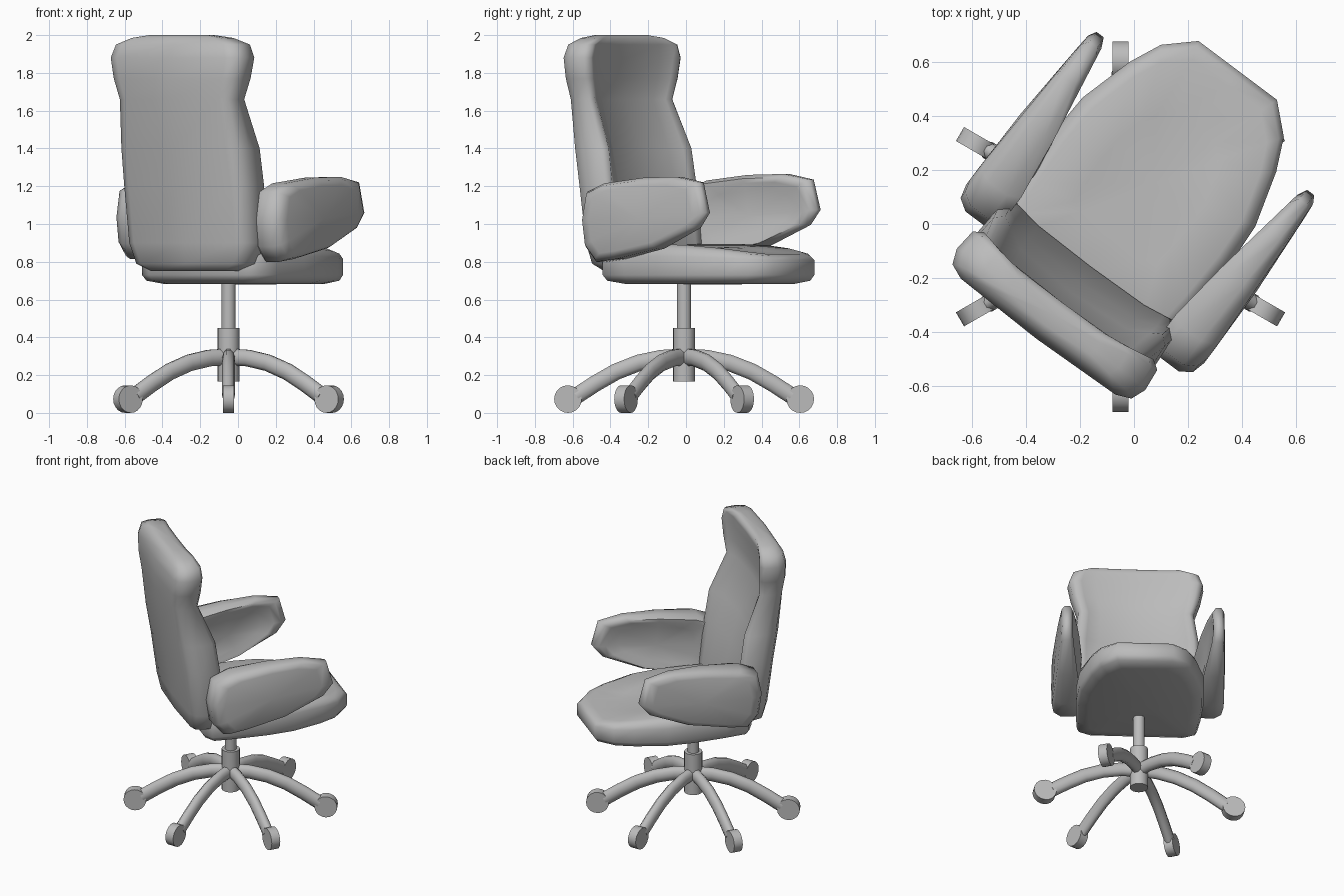
import bpy, bmesh, math
from mathutils import Matrix, Vector

cube = bpy.data.objects.get("Cube")
if cube:
    bpy.data.objects.remove(cube)

grey = bpy.data.materials.new("plain_grey")
grey.use_nodes = True
COLOUR = (0.5, 0.5, 0.5, 1)
grey.diffuse_color = COLOUR
grey.node_tree.nodes["Principled BSDF"].inputs["Base Color"].default_value = COLOUR

# The chair is turned on its swivel: local y is the way the sitter faces
CENTRE = Matrix.Translation((-0.05, -0.01, 0))
SWIVEL = CENTRE @ Matrix.Rotation(math.atan2(-0.6, 0.8), 4, 'Z')


def finish(name, bm, matrix, angle):
    bmesh.ops.recalc_face_normals(bm, faces=bm.faces)
    mesh = bpy.data.meshes.new(name)
    bm.to_mesh(mesh)
    bm.free()
    mesh.materials.append(grey)
    mesh.shade_smooth()
    mesh.set_sharp_from_angle(angle=math.radians(angle))
    obj = bpy.data.objects.new(name, mesh)
    obj.matrix_world = matrix
    bpy.context.collection.objects.link(obj)
    return obj


def loft(name, rings, matrix, start=None, end=None, angle=65):
    """Skin closed rings of points; each end is a fan to a centre point."""
    bm = bmesh.new()
    loops = [[bm.verts.new(p) for p in ring] for ring in rings]
    n = len(loops[0])
    for a, b in zip(loops, loops[1:]):
        for i in range(n):
            j = (i + 1) % n
            bm.faces.new((a[i], a[j], b[j], b[i]))
    for loop, tip in ((loops[0], start), (loops[-1], end)):
        if tip is None:
            tip = sum((v.co for v in loop), Vector()) / n
        hub = bm.verts.new(tip)
        for i in range(n):
            bm.faces.new((loop[i], loop[(i + 1) % n], hub))
    return finish(name, bm, matrix, angle)


def mirrored(half):
    """Close a half outline whose first and last points lie on the axis."""
    return half + [(-u, v) for u, v in reversed(half[1:-1])]


def cylinder(name, radius, depth, matrix, sides=20):
    bm = bmesh.new()
    bmesh.ops.create_cone(bm, cap_ends=True, segments=sides, radius1=radius,
                          radius2=radius, depth=depth)
    return finish(name, bm, matrix, 40)


# Seat cushion: wide outline narrowing to a chamfered front
outline = mirrored([(0, -.29), (.31, -.29), (.385, -.25), (.4, -.1), (.41, .12),
                    (.4, .3), (.34, .51), (.285, .63), (.182, .725), (0, .725)])


def seat_ring(scale, height):
    return [(u * scale, .2 + (v - .2) * scale, height(v)) for u, v in outline]


def droop(z, amount):
    return lambda v: z - amount * max(0, (v - .1) / .62) ** 2


loft("seat", [seat_ring(.8, lambda v: .683), seat_ring(.96, lambda v: .70),
              seat_ring(1, lambda v: .73), seat_ring(1, droop(.83, .02)),
              seat_ring(.96, droop(.872, .04)), seat_ring(.87, droop(.893, .05)),
              seat_ring(.5, droop(.88, .03))],
     SWIVEL, (0, .2, .68), (0, .2, .873))


# Backrest: dished sections with side wings, a neck and a wider headrest
def back_ring(z, a, rear, front, dish):
    depth = front - rear
    half = [(0, rear), (a * .82, rear + .01), (a * .95, rear + depth * .17),
            (a, rear + depth * .45), (a * .98, front - depth * .12), (a * .9, front),
            (a * .8, front - dish * .3), (a * .6, front - dish * .8), (0, front - dish)]
    return [(u, v, z) for u, v in mirrored(half)]


loft("backrest", [back_ring(*s) for s in (
    (.75, .28, -.35, -.22, .0), (.79, .37, -.38, -.175, .01),
    (.9, .408, -.4, -.16, .025), (1.2, .412, -.44, -.195, .06),
    (1.4, .405, -.475, -.225, .08), (1.66, .378, -.51, -.335, .05),
    (1.77, .415, -.52, -.325, .05), (1.88, .437, -.52, -.32, .05),
    (1.95, .41, -.505, -.325, .03), (1.985, .31, -.485, -.345, .01),
    (2.0, .2, -.46, -.38, .0))], SWIVEL)

# Armrests: padded side panels, hollow inside, thick behind and thin in front
arm_profile = [(-.3, 1.02), (-.27, 1.17), (-.16, 1.215), (.1, 1.245), (.32, 1.25),
               (.48, 1.22), (.525, 1.06), (.46, .98), (.2, .87), (-.08, .815),
               (-.21, .8), (-.28, .88)]


def arm_ring(side, across, scale, lift):
    ring = []
    for v, z in arm_profile:
        inner = .36 + max(0, v + .1) * .15
        outer = .552 - max(0, v + .2) * .035
        ring.append((side * (inner + (outer - inner) * across), .11 + (v - .11) * scale,
                     1.03 + (z - 1.03) * scale + lift))
    return ring


for side, label, lift in ((-1, "left", .015), (1, "right", 0)):
    loft(label + "_armrest",
         [arm_ring(side, t, s, lift) for t, s in (
             (.12, .6), (.02, .8), (0, .91), (.25, 1), (.7, 1), (.93, .93), (1, .8))],
         SWIVEL, (side * .42, .11, 1.03 + lift), (side * .548, .11, 1.03 + lift))

# Swivel column
cylinder("gas_column", .037, .3, CENTRE @ Matrix.Translation((0, 0, .57)))
cylinder("base_hub", .058, .285, CENTRE @ Matrix.Translation((0, 0, .3075)))

# Six arched legs, each with a wheel at its end
leg_path = [(.03, .295), (.12, .29), (.24, .265), (.36, .218), (.47, .155), (.57, .09)]
SIDES = 10
for k in range(6):
    spoke = CENTRE @ Matrix.Rotation(math.radians(30 + 60 * k), 4, 'Z')
    rings = []
    for i, (r, z) in enumerate(leg_path):
        r0, z0 = leg_path[max(i - 1, 0)]
        r1, z1 = leg_path[min(i + 1, len(leg_path) - 1)]
        slope = math.atan2(z1 - z0, r1 - r0)
        ring = []
        for t in range(SIDES):
            a = math.tau * t / SIDES
            h = .046 * math.sin(a)
            ring.append((r - h * math.sin(slope), .034 * math.cos(a),
                         z + h * math.cos(slope)))
        rings.append(ring)
    loft(f"leg_{k + 1}", rings, spoke)
    cylinder(f"wheel_{k + 1}", .073, .06, spoke @ Matrix.Translation((.615, 0, .073))
             @ Matrix.Rotation(math.pi / 2, 4, 'X'))
